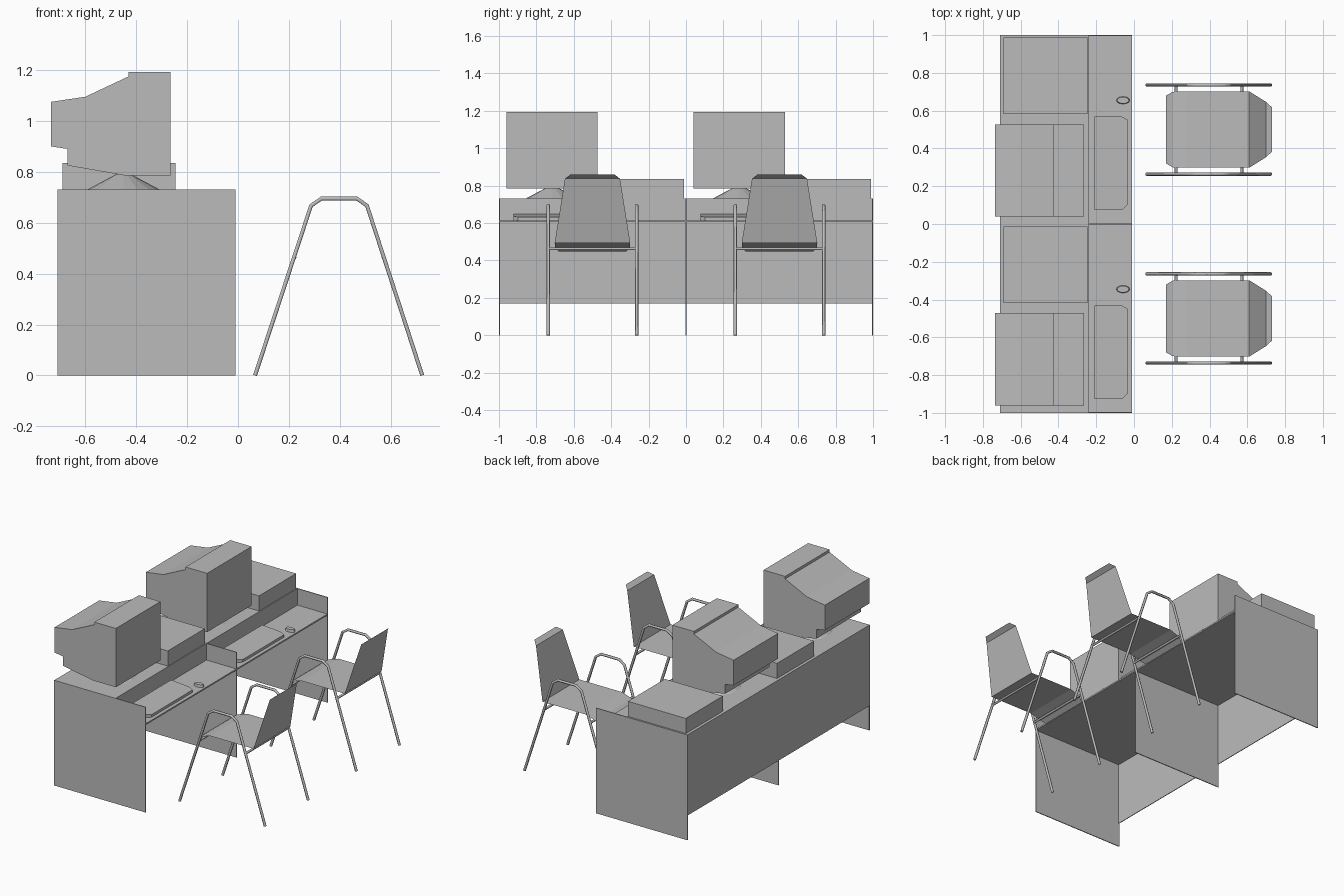
import bpy, bmesh
from mathutils import Matrix

if "Cube" in bpy.data.objects:
    bpy.data.objects.remove(bpy.data.objects["Cube"], do_unlink=True)

GREY = bpy.data.materials.new("plain_grey")
GREY.use_nodes = True
COLOUR = (0.5, 0.5, 0.5, 1)
GREY.diffuse_color = COLOUR
GREY.node_tree.nodes["Principled BSDF"].inputs["Base Color"].default_value = COLOUR


def finish(name, bm, smooth=False, closed=True):
    if closed:
        bmesh.ops.recalc_face_normals(bm, faces=bm.faces)
    mesh = bpy.data.meshes.new(name)
    bm.to_mesh(mesh)
    bm.free()
    mesh.materials.append(GREY)
    for p in mesh.polygons:
        p.use_smooth = smooth
    obj = bpy.data.objects.new(name, mesh)
    bpy.context.collection.objects.link(obj)
    return obj


def box(name, x, y, z):
    bm = bmesh.new()
    size = [b - a for a, b in (x, y, z)]
    mid = [(a + b) / 2 for a, b in (x, y, z)]
    bmesh.ops.create_cube(bm, size=1, matrix=Matrix.Translation(mid) @ Matrix.Diagonal((*size, 1)))
    return finish(name, bm)


def extrude(name, ring, offset):
    bm = bmesh.new()
    face = bm.faces.new([bm.verts.new(p) for p in ring])
    grown = bmesh.ops.extrude_face_region(bm, geom=[face])["geom"]
    verts = [v for v in grown if isinstance(v, bmesh.types.BMVert)]
    bmesh.ops.translate(bm, verts=verts, vec=offset)
    return bm, verts


def tube(name, points, radius):
    curve = bpy.data.curves.new(name, "CURVE")
    curve.dimensions = "3D"
    curve.bevel_depth = radius
    curve.bevel_resolution = 1
    curve.use_fill_caps = True
    spline = curve.splines.new("POLY")
    spline.points.add(len(points) - 1)
    for p, co in zip(spline.points, points):
        p.co = (*co, 1)
    temp = bpy.data.objects.new(name, curve)
    bpy.context.collection.objects.link(temp)
    graph = bpy.context.evaluated_depsgraph_get()
    bm = bmesh.new()
    bm.from_mesh(bpy.data.meshes.new_from_object(temp.evaluated_get(graph)))
    bpy.data.objects.remove(temp, do_unlink=True)
    return finish(name, bm, smooth=True)


# Desk shell shared by both workplaces
BACK, FRONT, STEP = -0.71, -0.01, -0.24
for name, y in (("right_panel", -0.997), ("middle_panel", 0), ("left_panel", 0.997)):
    box(name, (BACK, FRONT), (y - 0.003, y + 0.003), (0, 0.73))
box("back_panel", (BACK, BACK + 0.005), (-0.997, 0.997), (0.17, 0.73))
box("desk_board", (BACK, FRONT), (-0.997, 0.997), (0.605, 0.615))
box("raised_shelf", (BACK, STEP), (-0.997, 0.997), (0.724, 0.73))
box("shelf_riser", (STEP - 0.005, STEP), (-0.997, 0.997), (0.61, 0.73))

MONITOR = [(-0.735, 1.075), (-0.6, 1.095), (-0.43, 1.175), (-0.43, 1.193), (-0.265, 1.193),
           (-0.265, 0.785), (-0.44, 0.785), (-0.67, 0.825), (-0.67, 0.89), (-0.735, 0.9)]
KEYBOARD = [(-0.213, -0.245), (-0.06, -0.245), (-0.035, -0.22),
            (-0.035, 0.23), (-0.07, 0.25), (-0.205, 0.25), (-0.213, 0.242)]
FRAME = [(0.067, 0), (0.287, 0.667), (0.328, 0.695), (0.467, 0.695), (0.507, 0.667), (0.724, 0)]
# Seat stations: x, z, half width
SEAT = [(0.17, 0.447, 0.18), (0.205, 0.47, 0.2), (0.28, 0.494, 0.202), (0.61, 0.494, 0.202),
        (0.698, 0.837, 0.147), (0.73, 0.86, 0.118)]


def workplace(y):
    # Monitor on its round foot, beside the computer case
    bm, _ = extrude("monitor", [(px, y - 0.46, pz) for px, pz in MONITOR], (0, 0.488, 0))
    finish("monitor", bm)
    bm = bmesh.new()
    bmesh.ops.create_cone(bm, cap_ends=True, segments=16, radius1=0.143, radius2=0.03,
                          depth=0.06, matrix=Matrix.Translation((-0.45, y - 0.216, 0.76)))
    finish("monitor_foot", bm)
    box("computer_case", (-0.69, -0.246), (y + 0.082, y + 0.488), (0.73, 0.835))

    # Keyboard, raised along its rear edge
    bm, top = extrude("keyboard", [(px, y - 0.178 + py, 0.615) for px, py in KEYBOARD], (0, 0, 0.018))
    for v in top:
        v.co.z += max(0, -0.035 - v.co.x) * 0.08
    finish("keyboard", bm)

    # Mouse
    bm = bmesh.new()
    spot = Matrix.Translation((-0.058, y + 0.155, 0.624)) @ Matrix.Diagonal((0.9, 0.5, 1, 1))
    bmesh.ops.create_cone(bm, cap_ends=True, segments=12, radius1=0.04, radius2=0.035,
                          depth=0.018, matrix=spot)
    finish("mouse", bm)

    # Chair frame: two arched sides and two cross bars
    for side in (-1, 1):
        tube("chair_side_frame", [(px, y + side * 0.236, pz) for px, pz in FRAME], 0.009)
    for bar_x in (0.222, 0.572):
        tube("chair_cross_bar", [(bar_x, y - 0.236, 0.463), (bar_x, y + 0.236, 0.463)], 0.008)

    # Seat and backrest as one bent sheet
    bm = bmesh.new()
    rows = [[bm.verts.new((px, y + s * half, pz)) for s in (-1, 1)] for px, pz, half in SEAT]
    for a, b in zip(rows, rows[1:]):
        bm.faces.new((a[0], b[0], b[1], a[1]))
    finish("chair_seat", bm, closed=False)


for centre in (-0.5, 0.5):
    workplace(centre)
